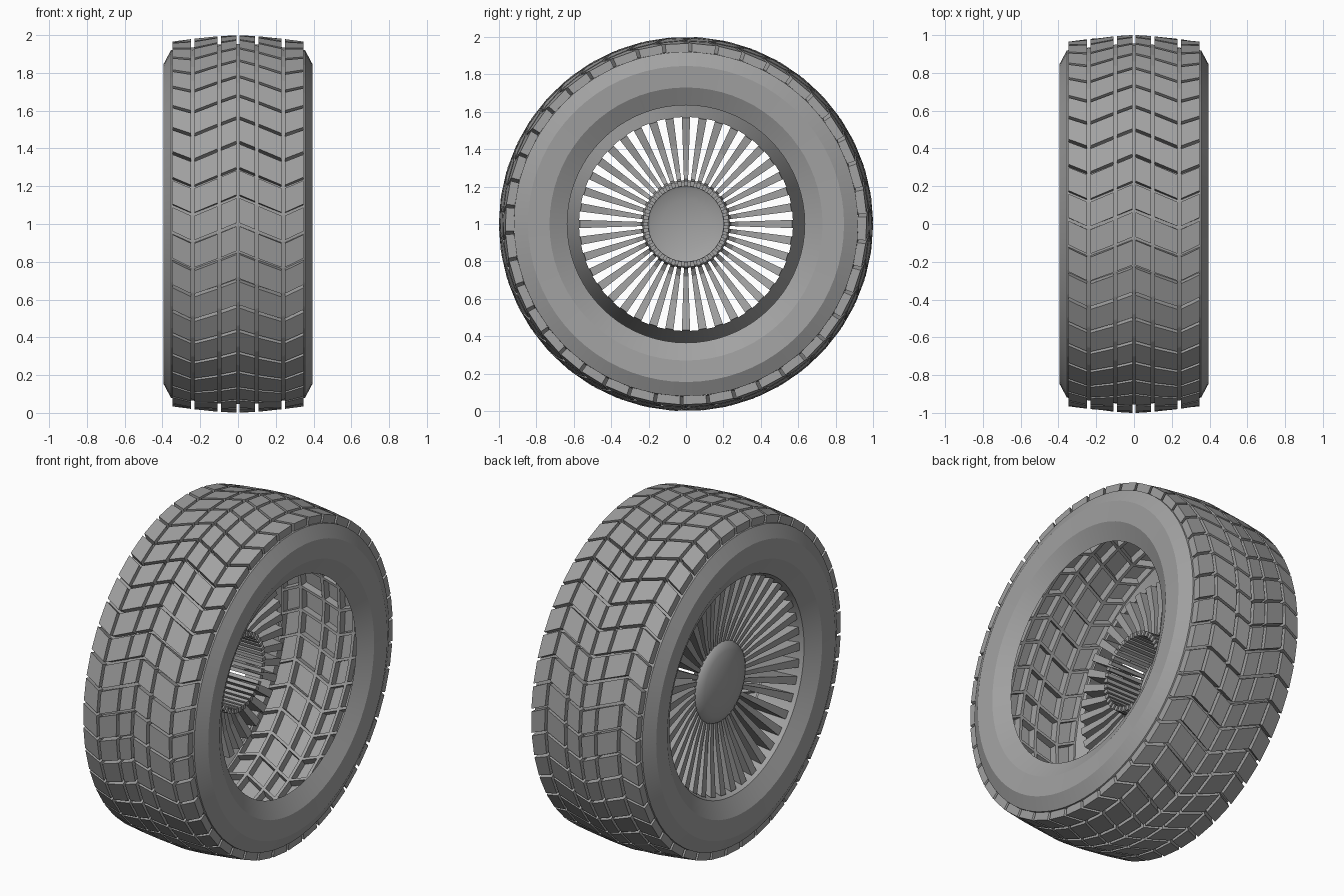
import bpy, bmesh
from math import sin, cos, pi

cube = bpy.data.objects.get("Cube")
if cube:
    bpy.data.objects.remove(cube)

GREY = (0.36, 0.36, 0.36, 1.0)
mat = bpy.data.materials.new("rubber_grey")
mat.use_nodes = True
mat.diffuse_color = GREY
bsdf = mat.node_tree.nodes["Principled BSDF"]
bsdf.inputs["Base Color"].default_value = GREY
bsdf.inputs["Roughness"].default_value = 0.7


def place(x, r, angle):
    """Point on the wheel: x along the axle, r from it, angle from the front upwards."""
    return (x, -r * cos(angle), 1 + r * sin(angle))


def lathe(profile, steps):
    """Revolve an (x, r) profile around the axle."""
    bm = bmesh.new()
    rings = [[bm.verts.new(place(x, r, 2 * pi * j / steps)) for j in range(steps)]
             for x, r in profile]
    for a, b in zip(rings, rings[1:]):
        for j in range(steps):
            k = (j + 1) % steps
            bm.faces.new((a[j], b[j], b[k], a[k]))
    bmesh.ops.remove_doubles(bm, verts=bm.verts, dist=0.0001)
    return bm


def finish(name, bm, smooth=None):
    me = bpy.data.meshes.new(name)
    bm.to_mesh(me)
    bm.free()
    me.materials.append(mat)
    ob = bpy.data.objects.new(name, me)
    bpy.context.collection.objects.link(ob)
    if smooth:
        bpy.ops.object.select_all(action='DESELECT')
        ob.select_set(True)
        bpy.context.view_layer.objects.active = ob
        bpy.ops.object.shade_smooth_by_angle(angle=smooth)


# Tread: chevron cells, each a groove border around a raised hollow block
ROWS, BLOCK, GROOVE = 42, 0.045, 0.009
COLUMNS = [0, 0.1, 0.24, 0.355]
CROWN = [1.001, 0.995, 0.98, 0.965]
SKEW = [0, -0.042, -0.1, -0.045]


def lookup(x, values):
    """Interpolate a per-column value at a distance x from the centre line."""
    x = min(abs(x), COLUMNS[-1])
    i = max(n for n in range(len(COLUMNS) - 1) if COLUMNS[n] <= x)
    t = (x - COLUMNS[i]) / (COLUMNS[i + 1] - COLUMNS[i])
    return values[i] + t * (values[i + 1] - values[i])


def cell_loop(bm, x0, x1, row, gap, depth):
    """Four corners of a cell, drawn in by gap and sunk by depth."""
    a0 = 2 * pi * row / ROWS + gap
    a1 = 2 * pi * (row + 1) / ROWS - gap
    corners = [(x0 + gap, a0), (x1 - gap, a0), (x1 - gap, a1), (x0 + gap, a1)]
    return [bm.verts.new(place(x, lookup(x, CROWN) - depth, a + lookup(x, SKEW)))
            for x, a in corners]


xs = [-x for x in reversed(COLUMNS[1:])] + COLUMNS
bm = bmesh.new()
for x0, x1 in zip(xs, xs[1:]):
    for row in range(ROWS):
        loops = [cell_loop(bm, x0, x1, row, 0, BLOCK),
                 cell_loop(bm, x0, x1, row, GROOVE, BLOCK),
                 cell_loop(bm, x0, x1, row, GROOVE, 0)]
        for low, high in zip(loops, loops[1:]):
            for i in range(4):
                k = (i + 1) % 4
                bm.faces.new((low[i], low[k], high[k], high[i]))
        bm.faces.new(loops[-1])
bmesh.ops.remove_doubles(bm, verts=bm.verts, dist=0.0001)
finish("tread", bm)

# Sidewalls: the same banded profile on both sides
wall = [(0.355, 0.92), (0.395, 0.845), (0.388, 0.73), (0.335, 0.635)]
finish("left_sidewall", lathe(wall, 72), 0.15)
finish("right_sidewall", lathe([(-x, r) for x, r in reversed(wall)], 72), 0.15)

# Rim: a deep cone leading in from the outer sidewall
finish("rim", lathe([(-0.13, 0.572), (-0.335, 0.635)], 72), 0.5)

# Hub cap: shallow dome with a turned edge
cap = [(-0.285, 0), (-0.282, 0.06), (-0.272, 0.13), (-0.255, 0.19),
       (-0.235, 0.228), (-0.22, 0.235), (-0.21, 0.225), (-0.21, 0.2)]
finish("hub_cap", lathe(cap, 48), 0.7)

# Spokes: deep blades whose inner ends run back along the axle as a drum
SPOKES = 40
BLADE = [(-0.315, 0.622), (-0.28, 0.48), (-0.245, 0.34), (-0.222, 0.22),
         (-0.21, 0.202), (0.02, 0.202), (0.02, 0.23), (-0.11, 0.24),
         (-0.135, 0.28), (-0.13, 0.42), (-0.1, 0.568), (-0.13, 0.572)]
bm = bmesh.new()
for n in range(SPOKES):
    a = 2 * pi * n / SPOKES
    sides = []
    for sign in (-1, 1):
        ring = []
        for x, r in BLADE:
            w = sign * (0.01 + 0.033 * (r - 0.2))
            ring.append(bm.verts.new((x, -r * cos(a) + w * sin(a),
                                      1 + r * sin(a) + w * cos(a))))
        sides.append(ring)
    bm.faces.new(sides[0])
    bm.faces.new(reversed(sides[1]))
    for i in range(len(BLADE)):
        k = (i + 1) % len(BLADE)
        bm.faces.new((sides[0][k], sides[0][i], sides[1][i], sides[1][k]))
bmesh.ops.recalc_face_normals(bm, faces=bm.faces)
finish("spokes", bm)
